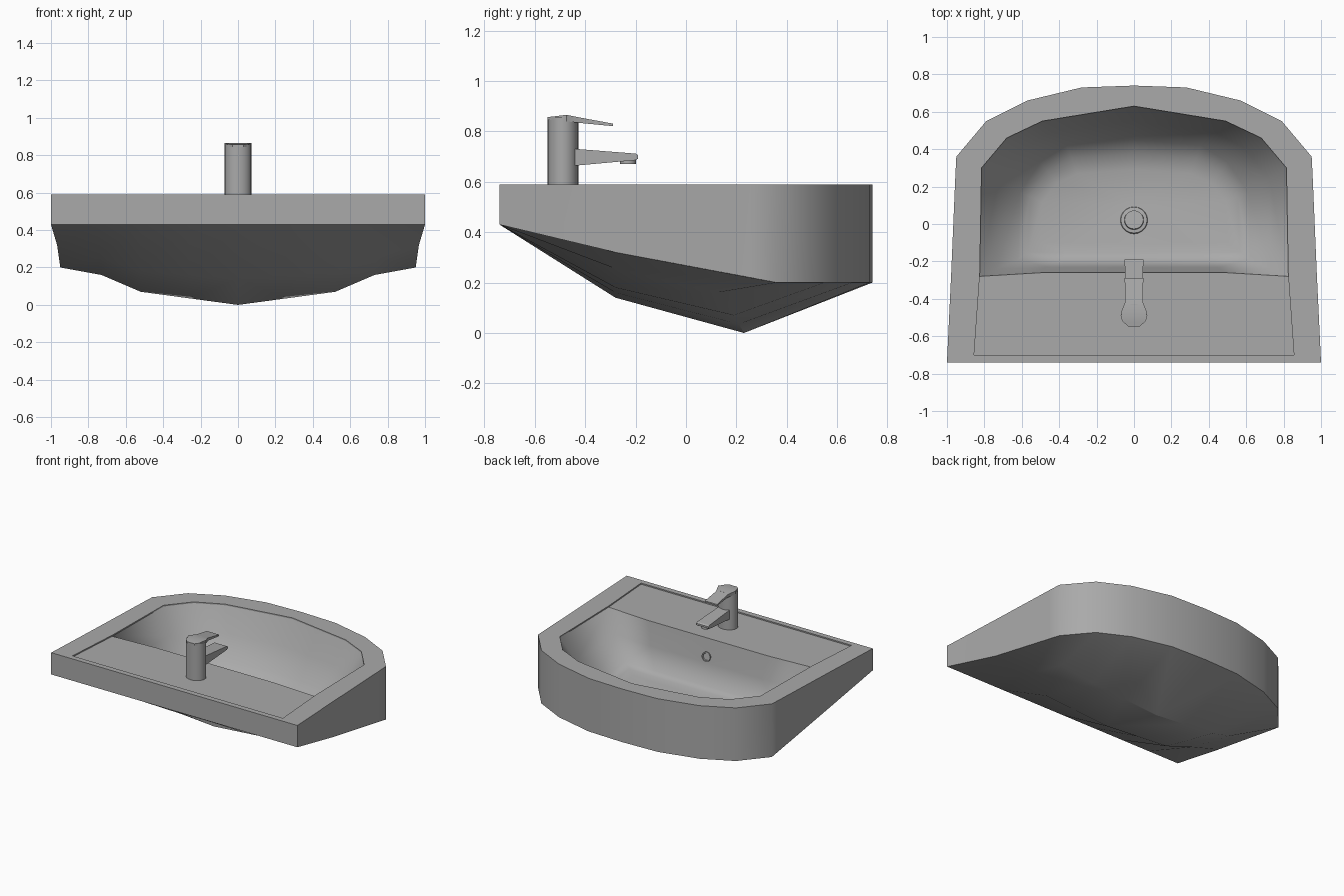
import bpy, bmesh, math

cube = bpy.data.objects.get("Cube")
if cube:
    bpy.data.objects.remove(cube, do_unlink=True)

grey = bpy.data.materials.new("ceramic grey")
grey.use_nodes = True
grey.diffuse_color = (0.4, 0.4, 0.4, 1)
grey.node_tree.nodes["Principled BSDF"].inputs["Base Color"].default_value = (0.4, 0.4, 0.4, 1)


def finish(name, bm, mirror=False, angle=40):
    """Turn a bmesh into a shaded object, optionally mirrored across x."""
    bmesh.ops.remove_doubles(bm, verts=bm.verts, dist=0.0005)
    bmesh.ops.recalc_face_normals(bm, faces=bm.faces)
    mesh = bpy.data.meshes.new(name)
    bm.to_mesh(mesh)
    bm.free()
    mesh.materials.append(grey)
    obj = bpy.data.objects.new(name, mesh)
    bpy.context.collection.objects.link(obj)
    bpy.ops.object.select_all(action='DESELECT')
    obj.select_set(True)
    bpy.context.view_layer.objects.active = obj
    if mirror:
        mod = obj.modifiers.new("mirror", 'MIRROR')
        mod.use_clip = True
        bpy.ops.object.modifier_apply(modifier=mod.name)
    bpy.ops.object.shade_smooth_by_angle(angle=math.radians(angle))
    return obj


def loft(bm, rows):
    """Bridge successive rows of points, dropping repeated corners."""
    grid = [[bm.verts.new(p) for p in row] for row in rows]
    for a, b in zip(grid, grid[1:]):
        for i in range(len(a) - 1):
            kept = []
            for v in (a[i], a[i + 1], b[i + 1], b[i]):
                if all((v.co - k.co).length > 1e-4 for k in kept):
                    kept.append(v)
            if len(kept) > 2:
                bm.faces.new(kept)


def face(bm, points):
    bm.faces.new([bm.verts.new(p) for p in points])


def at(points, z):
    return [(x, y, z) for x, y in points]


def blend(row_a, row_b, s, d):
    """Mix two rows of points, by s across and by d in height."""
    return [(a[0] + (b[0] - a[0]) * s, a[1] + (b[1] - a[1]) * s, a[2] + (b[2] - a[2]) * d)
            for a, b in zip(row_a, row_b)]


RIM, DECK = 0.59, 0.581

# Half outlines, running from the wall side to the bowl side
front_arc = [(0.95, 0.36), (0.79, 0.55), (0.57, 0.66), (0.28, 0.73), (0, 0.74)]
outer = [(0, -0.74), (1, -0.74), (0.978, -0.28), (0.955, 0.26)] + front_arc
skirt = [(0, -0.74, 0.43), (1, -0.74, 0.43), (0.967, -0.28, 0.32),
         (0.952, 0.26, 0.219)] + at(front_arc, 0.2)
bowl_arc = [(0.825, -0.28), (0.815, 0.30), (0.68, 0.46), (0.49, 0.55), (0, 0.63)]
inner = [(0, -0.70), (0.855, -0.70)] + bowl_arc
deck_edge = [(0, -0.26), (0.49, -0.26)]

# Basin: rim, skirt and deck
bm = bmesh.new()
face(bm, at(outer, RIM) + at(inner[::-1], RIM))
loft(bm, [at(outer, RIM), skirt])
loft(bm, [at(inner, RIM), at(inner, DECK)])
face(bm, at(inner[:3] + deck_edge[::-1], DECK))
finish("basin", bm, mirror=True, angle=42)

# Bowl: steep walls turning into a floor that falls away from the wall side
top_ring = at(deck_edge + bowl_arc, DECK)
wall_foot = [(0, -0.2, 0.26), (0.4, -0.2, 0.26), (0.62, -0.19, 0.27), (0.61, 0.17, 0.26),
             (0.5, 0.33, 0.26), (0.36, 0.42, 0.25), (0, 0.45, 0.25)]
floor_ring = [(0, -0.1, 0.23), (0.3, -0.1, 0.23), (0.5, -0.1, 0.235), (0.49, 0.12, 0.2),
              (0.41, 0.22, 0.19), (0.3, 0.27, 0.18), (0, 0.29, 0.17)]
bm = bmesh.new()
loft(bm, [top_ring, blend(top_ring, wall_foot, 0.45, 0.52), wall_foot,
          blend(wall_foot, floor_ring, 0.45, 0.65), floor_ring, [(0, 0.1, 0.2)] * 7])
bowl = finish("bowl", bm, mirror=True, angle=110)
if bowl.data.polygons[0].normal.y < 0:
    bowl.data.flip_normals()

# Underside: shallow keel falling from the wall to a low point
bm = bmesh.new()
loft(bm, [
    [(x, -0.74, 0.43) for x in (0, 0.26, 0.52, 0.75, 1)],
    [(0, -0.28, 0.14), (0.26, -0.28, 0.16), (0.52, -0.28, 0.18),
     (0.74, -0.28, 0.255), (0.967, -0.28, 0.32)],
    [(0, 0.23, 0), (0.26, 0.21, 0.035), (0.52, 0.19, 0.07),
     (0.73, 0.12, 0.16), (0.95, 0.36, 0.2)],
    at(front_arc[::-1], 0.2)])
underside = finish("underside", bm, mirror=True, angle=32)
if underside.data.polygons[0].normal.z > 0:
    underside.data.flip_normals()


def cylinder(name, center, rx, ry, height):
    bm = bmesh.new()
    bmesh.ops.create_cone(bm, cap_ends=True, segments=24, radius1=1, radius2=1, depth=1)
    bmesh.ops.scale(bm, verts=bm.verts, vec=(rx, ry, height))
    finish(name, bm).location = center


def tapered_arm(name, stations):
    """Loft box sections, each given as y, bottom, top and half width."""
    bm = bmesh.new()
    rows = [[(-w, y, low), (w, y, low), (w, y, high), (-w, y, high), (-w, y, low)]
            for y, low, high, w in stations]
    loft(bm, rows)
    face(bm, rows[0][:4])
    face(bm, rows[-1][:4])
    finish(name, bm, angle=30)


# Tap
cylinder("tap_body", (0, -0.488, 0.721), 0.071, 0.061, 0.272)
tapered_arm("tap_lever", [(-0.549, 0.845, 0.857, 0.03), (-0.53, 0.845, 0.859, 0.05),
                          (-0.475, 0.84, 0.866, 0.071), (-0.415, 0.833, 0.854, 0.047),
                          (-0.29, 0.821, 0.831, 0.05)])
tapered_arm("tap_spout", [(-0.48, 0.66, 0.735, 0.045), (-0.43, 0.665, 0.73, 0.045),
                          (-0.2, 0.686, 0.712, 0.05), (-0.19, 0.692, 0.705, 0.05)])
cylinder("tap_aerator", (0, -0.23, 0.684), 0.032, 0.032, 0.025)


def ring_cup(name, profile, location, tilt):
    """Spin a (radius, height) profile around z, then tilt it about x."""
    bm = bmesh.new()
    loft(bm, [[(r * math.cos(k * math.tau / 20), r * math.sin(k * math.tau / 20), h)
               for k in range(21)] for r, h in profile])
    obj = finish(name, bm)
    obj.location = location
    obj.rotation_euler.x = math.radians(tilt)


# Drain and overflow
ring_cup("drain", [(0.075, -0.005), (0.07, 0.006), (0.052, 0.008), (0.05, 0.02), (0, 0.02)],
         (0, 0.02, 0.213), -9)
ring_cup("overflow_ring", [(0.034, -0.01), (0.034, 0.006), (0.026, 0.006),
                           (0.024, -0.001), (0, -0.001)],
         (0, -0.236, 0.455), -80)
